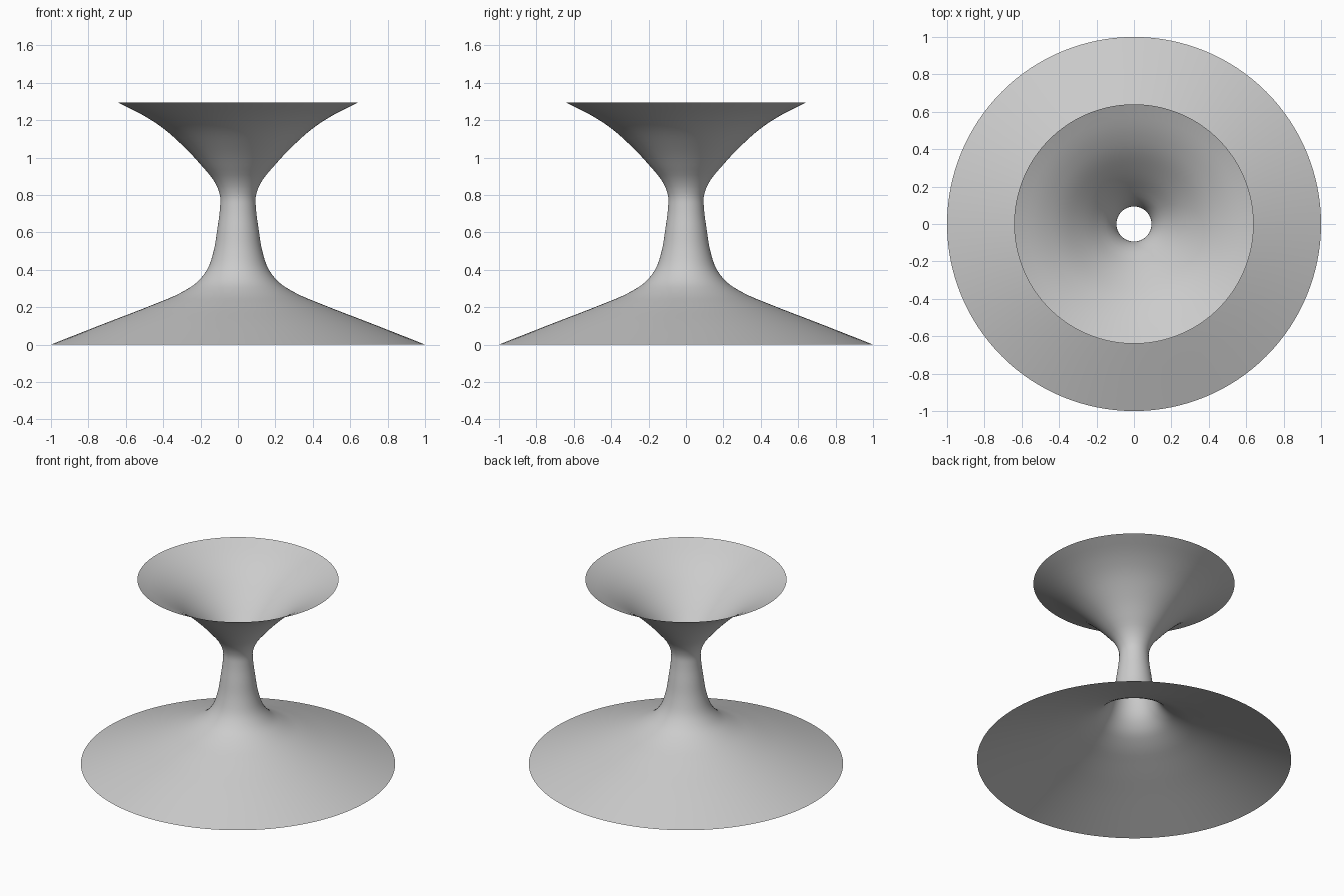
import bpy
import bmesh
import math
from mathutils import Vector

SEGMENTS = 128
STEPS = 4

cube = bpy.data.objects.get("Cube")
if cube:
    bpy.data.objects.remove(cube, do_unlink=True)

# Half profile (radius, height) from the foot rim to the bowl rim
PROFILE = [
    (1.0, 0.0), (0.7, 0.118), (0.45, 0.215), (0.3, 0.28), (0.22, 0.332),
    (0.165, 0.4), (0.13, 0.5), (0.11, 0.62), (0.096, 0.73), (0.095, 0.79),
    (0.112, 0.845), (0.2, 0.963), (0.3, 1.068), (0.4, 1.156),
    (0.5, 1.222), (0.64, 1.293),
]


def smooth_path(points, steps):
    """Sample a smooth curve passing through every profile point."""
    p = [Vector((r, 0, z)) for r, z in points]
    p = [2 * p[0] - p[1]] + p + [2 * p[-1] - p[-2]]
    path = []
    for a, b, c, d in zip(p, p[1:], p[2:], p[3:]):
        # Tangents weighted by spacing keep uneven spans free of ripples
        ab, bc, cd = (b - a).length, (c - b).length, (d - c).length
        m0 = ((b - a) / ab * bc + (c - b) / bc * ab) / (ab + bc) * bc
        m1 = ((c - b) / bc * cd + (d - c) / cd * bc) / (bc + cd) * bc
        for i in range(steps):
            t = i / steps
            h = t * t * (3 - 2 * t)
            path.append(b * (1 - h) + c * h
                        + m0 * t * (1 - t) ** 2 - m1 * t * t * (1 - t))
    return path + [p[-2]]


# Open, hollow shell revolved around the vertical axis
bm = bmesh.new()
verts = [bm.verts.new(co) for co in smooth_path(PROFILE, STEPS)]
edges = [bm.edges.new(pair) for pair in zip(verts, verts[1:])]
bmesh.ops.spin(bm, geom=verts + edges, cent=(0, 0, 0), axis=(0, 0, 1),
               angle=math.tau, steps=SEGMENTS, use_merge=True)
bmesh.ops.remove_doubles(bm, verts=bm.verts, dist=0.0001)
bmesh.ops.recalc_face_normals(bm, faces=bm.faces)

# Face the shell outward, away from the axis
side = sum(f.normal.dot(Vector((f.calc_center_median().x,
                               f.calc_center_median().y, 0))) for f in bm.faces)
if side < 0:
    bmesh.ops.reverse_faces(bm, faces=bm.faces)

mesh = bpy.data.meshes.new("flared_pedestal")
bm.to_mesh(mesh)
bm.free()
pedestal = bpy.data.objects.new("flared_pedestal", mesh)
bpy.context.collection.objects.link(pedestal)
mesh.shade_smooth()
